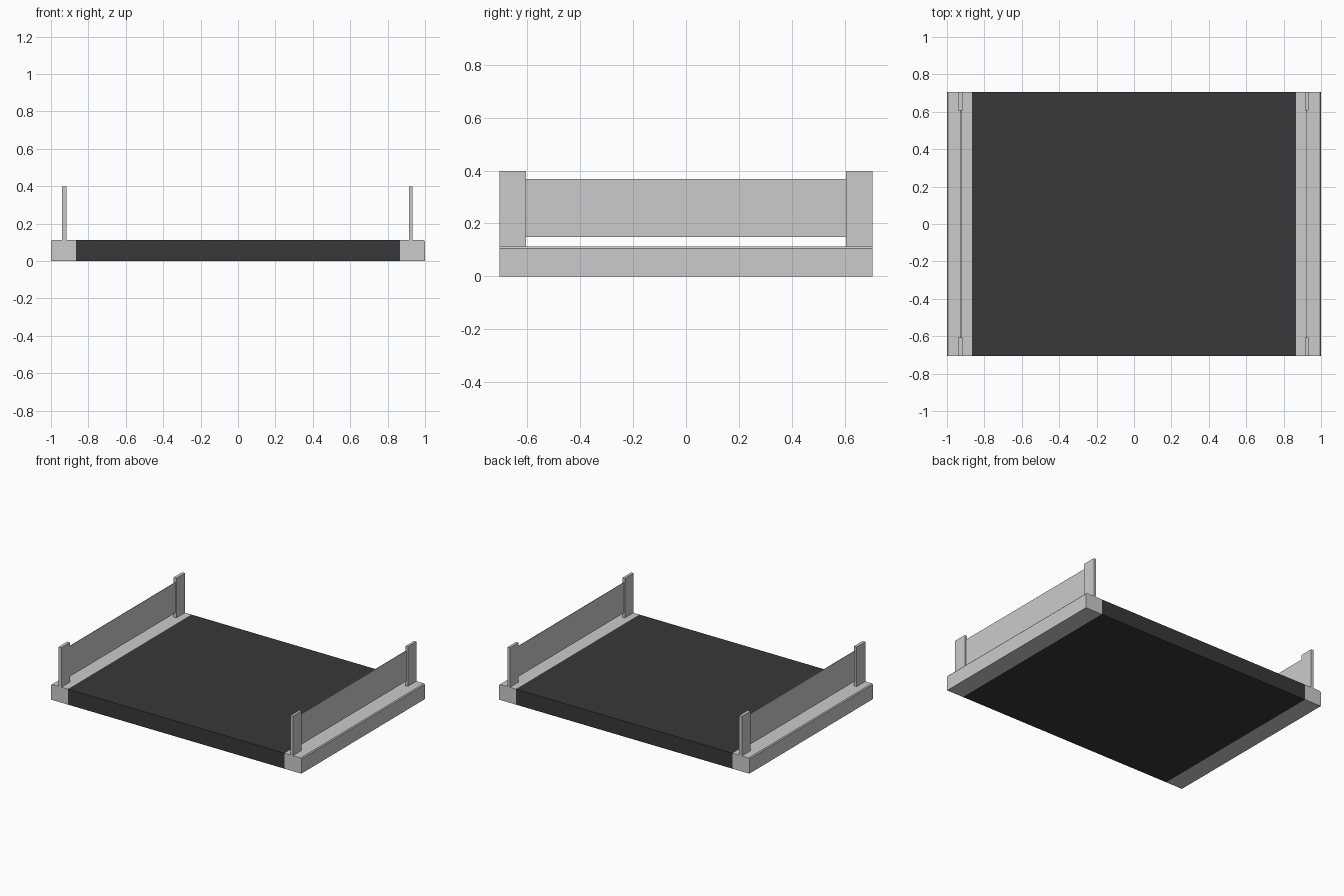
import bpy, bmesh

if "Cube" in bpy.data.objects:
    bpy.data.objects.remove(bpy.data.objects["Cube"])

HALF_LEN = 0.705   # half depth along y
DECK_X = 0.866     # deck / curb joint
H = 0.112          # deck height


def add_mesh(name, bm, mat=None):
    bmesh.ops.recalc_face_normals(bm, faces=bm.faces[:])
    me = bpy.data.meshes.new(name)
    bm.to_mesh(me)
    bm.free()
    ob = bpy.data.objects.new(name, me)
    bpy.context.collection.objects.link(ob)
    if mat:
        me.materials.append(mat)
    return ob


def box(name, lo, hi, mat=None):
    bm = bmesh.new()
    bmesh.ops.create_cube(bm, size=1)
    for v in bm.verts:
        v.co = [(a + b) / 2 + c * (b - a) for a, b, c in zip(lo, hi, v.co)]
    return add_mesh(name, bm, mat)


def extrude_y(name, profile, y0, y1):
    bm = bmesh.new()
    face = bm.faces.new([bm.verts.new((x, y0, z)) for x, z in profile])
    ext = bmesh.ops.extrude_face_region(bm, geom=[face])["geom"]
    verts = [g for g in ext if isinstance(g, bmesh.types.BMVert)]
    bmesh.ops.translate(bm, verts=verts, vec=(0, y1 - y0, 0))
    return add_mesh(name, bm)


# dark deck slab
dark = bpy.data.materials.new("dark_deck")
dark.diffuse_color = (0.04, 0.04, 0.04, 1)
dark.use_nodes = True
dark.node_tree.nodes["Principled BSDF"].inputs["Base Color"].default_value = dark.diffuse_color
box("deck", (-DECK_X, -HALF_LEN, 0), (DECK_X, HALF_LEN, H), dark)

for side, s, inner, outer in (("left", -1, 0.918, 0.940), ("right", 1, 0.914, 0.933)):
    # curb with a small chamfer on its outer top edge
    profile = [(DECK_X, 0), (1, 0), (1, H - 0.007), (0.994, H), (DECK_X, H)]
    extrude_y(side + "_curb", [(s * x, z) for x, z in profile], -HALF_LEN, HALF_LEN)

    # railing posts at both ends
    x0, x1 = sorted((s * inner, s * outer))
    for end, y0, y1 in (("front", -HALF_LEN, -0.606), ("back", 0.606, HALF_LEN)):
        box(f"{side}_{end}_post", (x0, y0, H), (x1, y1, 0.398))

    # thin railing panel between the posts
    xp = s * (inner + 0.007)
    box(side + "_rail_panel", (xp - 0.002, -0.606, 0.148), (xp + 0.002, 0.606, 0.368))
